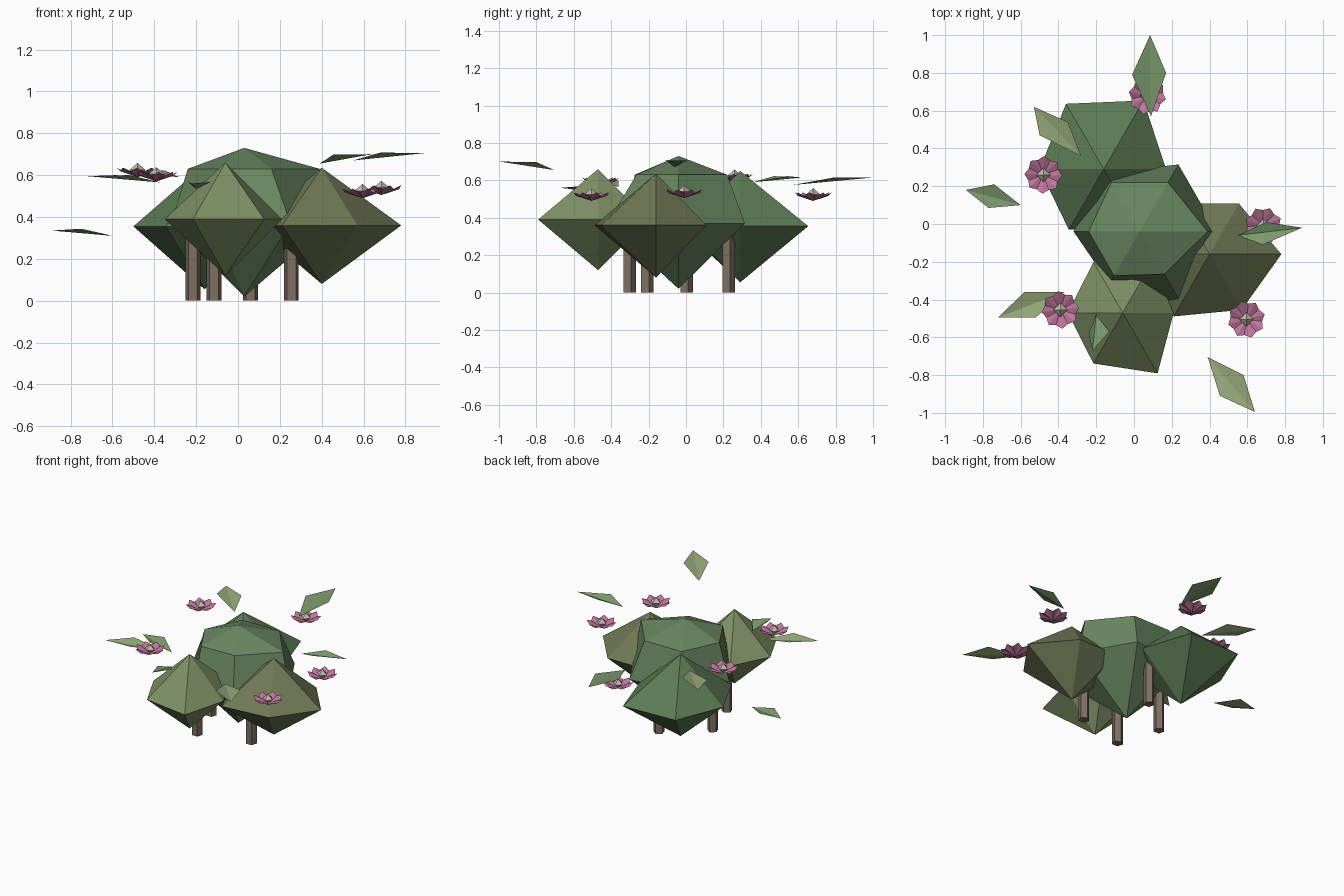
import bpy
from math import sin, cos, pi, radians

if "Cube" in bpy.data.objects:
    bpy.data.objects.remove(bpy.data.objects["Cube"])


def material(name, rgb):
    m = bpy.data.materials.new(name)
    m.diffuse_color = (*rgb, 1)
    m.use_nodes = True
    m.node_tree.nodes["Principled BSDF"].inputs["Base Color"].default_value = m.diffuse_color
    return m


def mesh_object(name, verts, faces, mat):
    me = bpy.data.meshes.new(name)
    me.from_pydata(verts, [], faces)
    me.update()
    ob = bpy.data.objects.new(name, me)
    bpy.context.collection.objects.link(ob)
    me.materials.append(mat)
    return ob


def spindle(name, x, y, bottom, rings, top, mat):
    """Closed shape: bottom tip, rings of (z, radii), top tip."""
    n = len(rings[0][1])
    verts = [(x, y, bottom)]
    for z, radii in rings:
        for i, r in enumerate(radii):
            a = 2 * pi * i / n
            verts.append((x + r * cos(a), y + r * sin(a), z))
    verts.append((x, y, top))
    last = len(verts) - 1
    faces = []
    for i in range(n):
        j = (i + 1) % n
        faces.append((0, 1 + j, 1 + i))
        for k in range(len(rings) - 1):
            b = 1 + k * n
            faces.append((b + i, b + j, b + n + j, b + n + i))
        faces.append((last - n + i, last - n + j, last))
    return mesh_object(name, verts, faces, mat)


def flower(i, x, y, z):
    # shallow cup of eight pointed petals, with a faceted centre
    verts = [(x, y, z - 0.035)]
    for k in range(16):
        a = 2 * pi * k / 16 + radians(11 + 9 * i)
        r, h = (0.1, 0.01) if k % 2 else (0.084, -0.008)
        verts.append((x + r * cos(a), y + r * sin(a), z + h))
    faces = [(0, 1 + k, 1 + (k + 1) % 16) for k in range(16)]
    mesh_object(f"flower_petals_{i}", verts, faces, pink)
    spindle(f"flower_centre_{i}", x, y, z - 0.03, [(z, [0.038] * 4)], z + 0.033, cream)


def leaf(i, tail, tip, side_a, side_b, mat):
    # two triangles folded along the midrib, edges raised
    z = (tail[2] + tip[2]) / 2 + 0.02
    mesh_object(f"leaf_{i}", [tail, (*side_a, z), tip, (*side_b, z)],
                [(0, 2, 1), (0, 3, 2)], mat)


green = material("green", (0.14, 0.24, 0.12))
deep_green = material("deep_green", (0.11, 0.20, 0.09))
olive = material("olive", (0.16, 0.19, 0.09))
light_green = material("light_green", (0.21, 0.28, 0.13))
leaf_green = material("leaf_green", (0.20, 0.32, 0.15))
leaf_pale = material("leaf_pale", (0.30, 0.39, 0.19))
bark = material("bark", (0.21, 0.16, 0.12))
pink = material("pink", (0.52, 0.18, 0.33))
cream = material("cream", (0.55, 0.5, 0.4))

# foliage clumps
spindle("centre_foliage", 0.03, -0.04, 0.02,
        [(0.37, [0.41, 0.41, 0.36, 0.35, 0.32, 0.44]),
         (0.63, [0.36, 0.30, 0.30, 0.27, 0.27, 0.26])], 0.73, green)
spindle("right_foliage", 0.40, -0.16, 0.08,
        [(0.36, [0.38, 0.31, 0.31, 0.33, 0.38, 0.34])], 0.635, olive)
spindle("front_foliage", -0.06, -0.47, 0.12,
        [(0.39, [0.27, 0.31, 0.31, 0.29, 0.31, 0.37])], 0.66, light_green)
spindle("back_foliage", -0.16, 0.29, 0.055,
        [(0.355, [0.33, 0.42, 0.40, 0.34, 0.37, 0.35])], 0.65, deep_green)

# five-sided stems
for i, (x, y) in enumerate([(0.06, 0.225), (0.255, -0.21), (-0.215, 0.0), (-0.115, -0.305)]):
    bpy.ops.mesh.primitive_cone_add(vertices=5, radius1=0.037, radius2=0.037,
                                    depth=0.4, location=(x, y, 0.2))
    bpy.context.object.name = f"stem_{i}"
    bpy.context.object.data.materials.append(bark)

# flowers
for i, p in enumerate([(0.07, 0.68, 0.525), (-0.48, 0.26, 0.625), (-0.39, -0.455, 0.605),
                       (0.595, -0.505, 0.525), (0.685, -0.01, 0.54)]):
    flower(i, *p)

# loose leaves: tail, tip, two side points
leaf(0, (0.09, 0.57, 0.575), (0.085, 1.0, 0.615), (-0.01, 0.79), (0.17, 0.80), leaf_green)
leaf(1, (-0.28, 0.36, 0.59), (-0.53, 0.62, 0.615), (-0.50, 0.47), (-0.35, 0.54), leaf_pale)
leaf(2, (-0.60, 0.10, 0.31), (-0.89, 0.18, 0.335), (-0.77, 0.085), (-0.74, 0.21), leaf_green)
leaf(3, (-0.37, -0.36, 0.565), (-0.72, -0.495, 0.595), (-0.52, -0.495), (-0.58, -0.36), leaf_pale)
leaf(4, (-0.20, -0.48, 0.535), (-0.22, -0.67, 0.56), (-0.13, -0.57), (-0.24, -0.58), leaf_green)
leaf(5, (0.39, -0.705, 0.655), (0.64, -0.995, 0.70), (0.58, -0.80), (0.455, -0.91), leaf_pale)
leaf(6, (0.55, -0.06, 0.67), (0.89, -0.02, 0.705), (0.70, 0.01), (0.68, -0.11), leaf_green)
